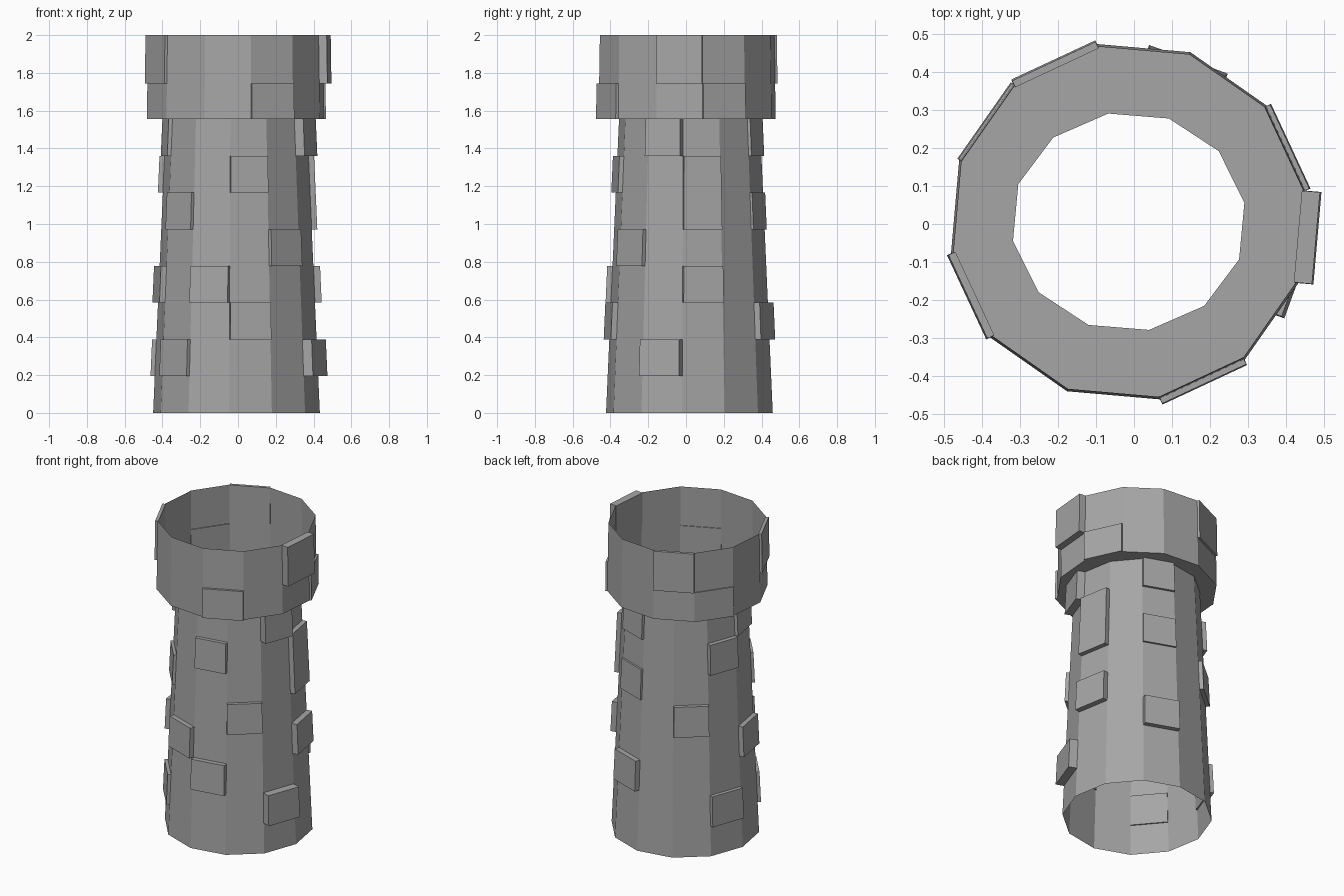
import bpy, bmesh
from math import cos, sin, radians
from mathutils import Vector

if "Cube" in bpy.data.objects:
    bpy.data.objects.remove(bpy.data.objects["Cube"])

SIDES = 12
ROW = 1.555 / 8                      # height of one stone course
BODY_C, BODY_A = (-0.008, 0.018), 25  # shaft centre, first corner angle
TOP_C, TOP_A = (-0.014, 0.006), 10    # crown centre, first corner angle

# dark stone grey
STONE = bpy.data.materials.new("stone")
STONE.diffuse_color = (0.38, 0.38, 0.38, 1)
STONE.use_nodes = True
STONE.node_tree.nodes["Principled BSDF"].inputs["Base Color"].default_value = STONE.diffuse_color


def body_r(z):
    return 0.443 - 0.069 * z / 1.555


def top_r(z):
    return 0.476 - 0.007 * (z - 1.555) / 0.445


def pt(c, ang, r, z, ys=1.0):
    a = radians(ang)
    return Vector((c[0] + r * cos(a), c[1] + r * ys * sin(a), z))


def make(name, bm):
    bmesh.ops.remove_doubles(bm, verts=bm.verts, dist=1e-5)
    me = bpy.data.meshes.new(name)
    bm.to_mesh(me)
    bm.free()
    me.materials.append(STONE)
    ob = bpy.data.objects.new(name, me)
    bpy.context.collection.objects.link(ob)
    return ob


def shell(name, c, a0, profile):
    """Flat-sided sheet through a list of (radius, z, y scale) rings."""
    bm = bmesh.new()
    rings = [[bm.verts.new(pt(c, a0 + i * 360 / SIDES, r, z, ys)) for i in range(SIDES)]
             for r, z, ys in profile]
    for lo, hi in zip(rings, rings[1:]):
        for i in range(SIDES):
            j = (i + 1) % SIDES
            bm.faces.new((lo[i], lo[j], hi[j], hi[i]))
    return make(name, bm)


def stone(bm, c, ang, r0, z0, r1, z1, out, inn):
    """Slab covering one wall face, pushed out along the face direction."""
    n = Vector((cos(radians(ang)), sin(radians(ang)), 0))
    quad = [pt(c, ang - 15, r0, z0), pt(c, ang + 15, r0, z0),
            pt(c, ang + 15, r1, z1), pt(c, ang - 15, r1, z1)]
    back = [bm.verts.new(p - n * inn) for p in quad]
    front = [bm.verts.new(p + n * out) for p in quad]
    bm.faces.new(front)
    bm.faces.new(back[::-1])
    for i in range(4):
        j = (i + 1) % 4
        bm.faces.new((back[i], back[j], front[j], front[i]))


# tapered shaft, open at both ends
shell("tower_shaft", BODY_C, BODY_A, [(body_r(k * ROW), k * ROW, 1) for k in range(9)])

# crown: walkway ring and parapet wall
shell("tower_crown", TOP_C, TOP_A,
      [(0.31, 1.555, 0.935)] + [(top_r(z), z, 1) for z in (1.555, 1.745, 2.0)])

# raised stones on the shaft: (first course, face angle, protrusion, courses high)
bm = bmesh.new()
for row, ang, out, n in [
        (1, 160, .024, 1), (1, 220, .02, 1), (1, 340, .052, 1),
        (2, 70, .032, 1), (2, 280, .03, 1),
        (3, 10, .036, 1), (3, 190, .03, 1), (3, 250, .03, 1),
        (4, 130, .025, 1), (4, 310, .022, 1),
        (5, 10, .03, 2), (5, 70, .012, 1), (5, 220, .018, 1),
        (6, 160, .028, 1), (6, 280, .024, 1),
        (7, 70, .016, 1), (7, 190, .02, 1), (7, 340, .05, 1)]:
    z0, z1 = row * ROW, (row + n) * ROW
    stone(bm, BODY_C, ang, body_r(z0), z0, body_r(z1), z1, out, 0.008)
make("shaft_stones", bm)

# raised stones on the crown
bm = bmesh.new()
for z0, z1, ang, out in [
        (1.745, 2.0, 355, .043), (1.745, 2.0, 115, .014), (1.745, 2.0, 205, .015),
        (1.555, 1.745, 25, .012), (1.555, 1.745, 145, .006), (1.555, 1.745, 295, .015)]:
    stone(bm, TOP_C, ang, top_r(z0), z0, top_r(z1), z1, out, 0.005)
make("crown_stones", bm)
